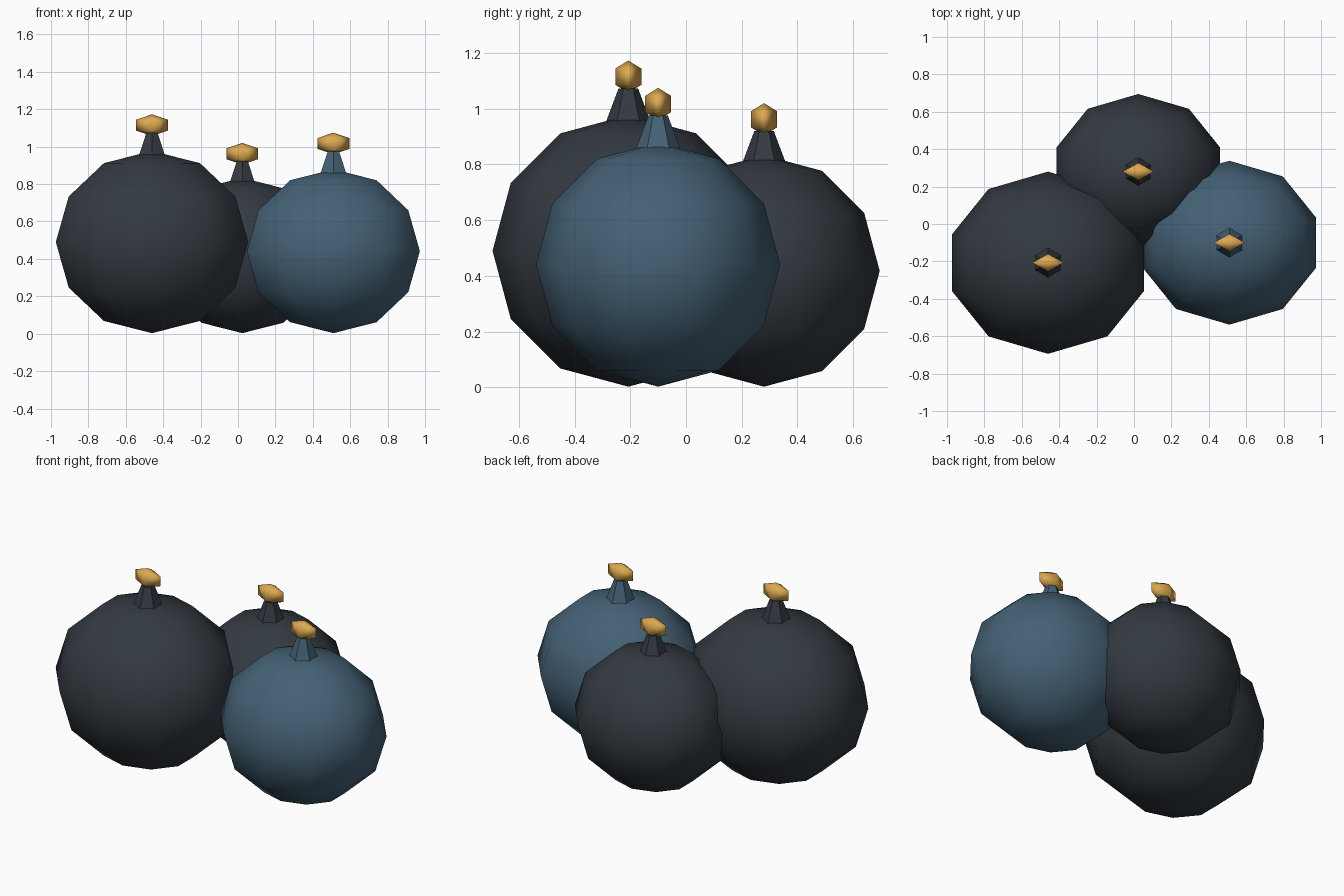
import bpy

cube = bpy.data.objects.get("Cube")
if cube:
    bpy.data.objects.remove(cube, do_unlink=True)


def material(name, rgb):
    mat = bpy.data.materials.new(name)
    mat.use_nodes = True
    color = (*rgb, 1.0)
    mat.diffuse_color = color
    mat.node_tree.nodes["Principled BSDF"].inputs["Base Color"].default_value = color
    return mat


charcoal = material("charcoal", (0.033, 0.042, 0.053))
slate_blue = material("slate_blue", (0.058, 0.120, 0.178))
gold = material("gold", (0.72, 0.40, 0.08))


def finish(name, mat):
    obj = bpy.context.object
    obj.name = name
    obj.data.materials.append(mat)
    return obj


def faceted_ball(name, segments, rings, location, scale, mat):
    bpy.ops.mesh.primitive_uv_sphere_add(
        segments=segments, ring_count=rings, radius=1, location=location)
    obj = finish(name, mat)
    obj.scale = scale
    bpy.ops.object.shade_smooth()
    return obj


def berry(name, x, y, radius, stem_base, mat):
    # Round body, slightly wider than deep
    faceted_ball(name + "_body", 10, 6, (x, y, radius + 0.003),
                 (radius * 1.11, radius, radius), mat)
    # Tapered six-sided stem
    height = 0.12
    bpy.ops.mesh.primitive_cone_add(
        vertices=6, radius1=0.08, radius2=0.035, depth=height,
        location=(x, y, stem_base + height / 2))
    finish(name + "_stem", mat)
    bpy.ops.object.shade_smooth_by_angle()
    # Flattened gold tip
    faceted_ball(name + "_tip", 4, 3, (x, y, stem_base + 0.162),
                 (0.098, 0.054, 0.058), gold)


berry("large_dark", -0.46, -0.207, 0.487, 0.953, charcoal)
berry("blue", 0.51, -0.10, 0.438, 0.855, slate_blue)
berry("small_dark", 0.023, 0.28, 0.415, 0.80, charcoal)
